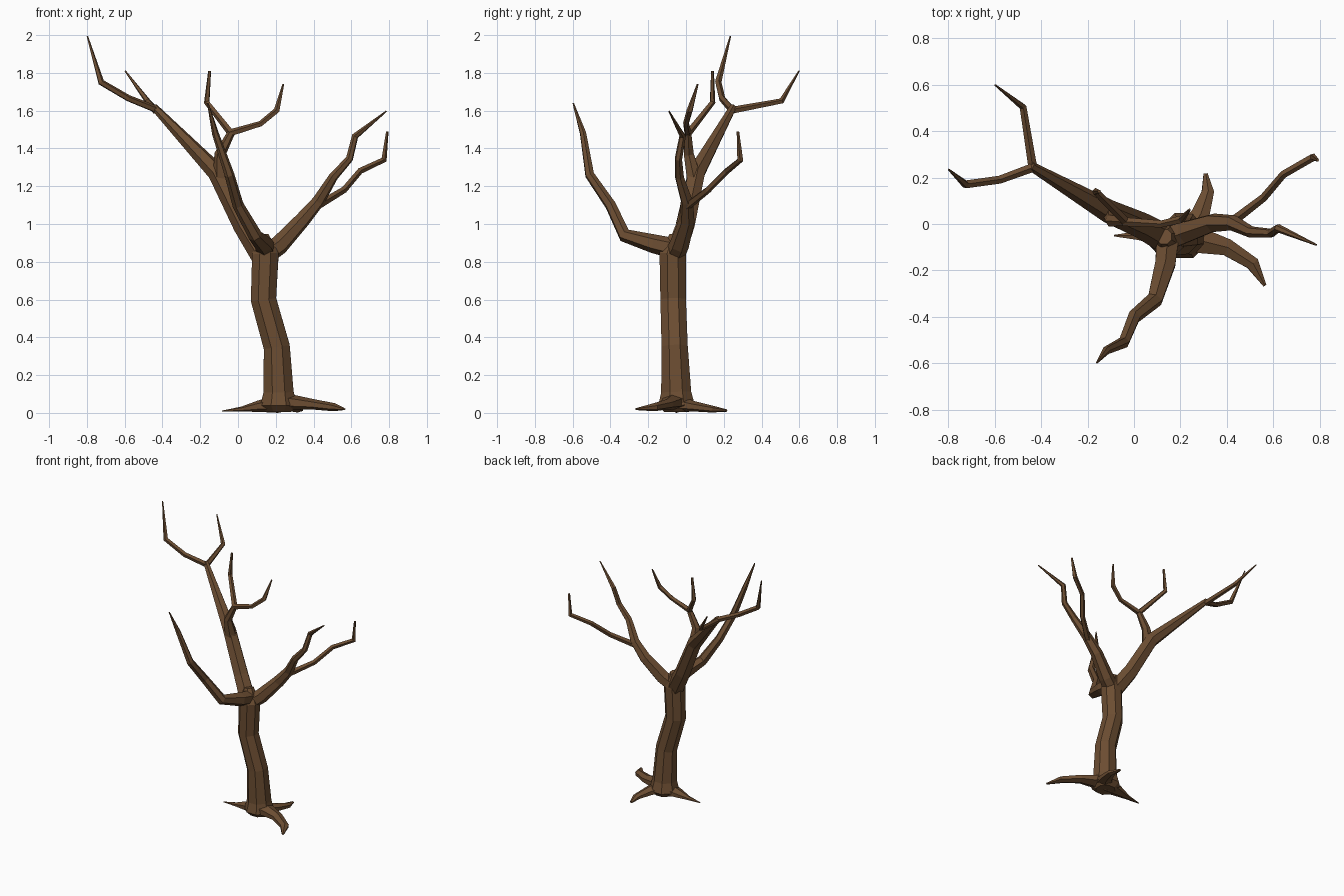
import bpy, bmesh, math
from mathutils import Vector

bark = bpy.data.materials.new("bark")
bark.diffuse_color = (0.15, 0.075, 0.032, 1)


def limb(name, pts, sides=6, flat=1.0, turn=0.0):
    """Faceted tapering tube through (x, y, z, radius) points."""
    P = [Vector(p[:3]) for p in pts]
    bm = bmesh.new()
    rings = []
    prev_t, u = None, None
    for i, p in enumerate(P):
        a, b = P[max(i - 1, 0)], P[min(i + 1, len(P) - 1)]
        t = ((p - a).normalized() + (b - p).normalized()).normalized()
        if u is None:
            ref = Vector((0, 0, 1)) if abs(t.z) < 0.8 else Vector((1, 0, 0))
            u = (ref - t * ref.dot(t)).normalized()
        else:
            u = prev_t.rotation_difference(t) @ u
        v = t.cross(u)
        prev_t = t
        ring = []
        for k in range(sides):
            ang = 2 * math.pi * k / sides + turn
            off = (u * math.cos(ang) + v * math.sin(ang)) * pts[i][3]
            off.z *= flat
            q = p + off
            q.z = max(q.z, 0.0)
            ring.append(bm.verts.new(q))
        rings.append(ring)
    for r0, r1 in zip(rings, rings[1:]):
        for k in range(sides):
            j = (k + 1) % sides
            bm.faces.new((r0[k], r0[j], r1[j], r1[k]))
    bm.faces.new(rings[0][::-1])
    bm.faces.new(rings[-1])
    bmesh.ops.recalc_face_normals(bm, faces=bm.faces[:])
    me = bpy.data.meshes.new(name)
    bm.to_mesh(me)
    bm.free()
    me.materials.append(bark)
    ob = bpy.data.objects.new(name, me)
    bpy.context.collection.objects.link(ob)


# Trunk with flared base and narrowing crotch
limb("trunk", [(0.215, -0.05, 0.005, 0.07), (0.215, -0.05, 0.04, 0.105), (0.215, -0.052, 0.11, 0.086),
               (0.205, -0.06, 0.35, 0.075), (0.135, -0.068, 0.60, 0.073),
               (0.145, -0.07, 0.84, 0.076), (0.13, -0.055, 0.94, 0.035)], sides=8, turn=math.pi / 8)

# Left limb and its twigs
limb("left_limb", [(0.13, -0.06, 0.83, 0.062), (0.03, -0.005, 0.99, 0.056),
                   (-0.11, 0.055, 1.27, 0.05), (-0.445, 0.25, 1.62, 0.02)])
limb("left_twig_outer", [(-0.43, 0.245, 1.605, 0.02), (-0.58, 0.19, 1.665, 0.018),
                         (-0.725, 0.17, 1.75, 0.018), (-0.798, 0.235, 1.995, 0.004)], 5)
limb("left_twig_back", [(-0.435, 0.24, 1.60, 0.02), (-0.478, 0.505, 1.65, 0.016),
                        (-0.597, 0.598, 1.81, 0.004)], 5)

# Upright fork growing from the left limb
limb("fork_stem", [(-0.09, 0.045, 1.23, 0.045), (-0.095, 0.015, 1.37, 0.03), (-0.035, 0.01, 1.485, 0.02)])
limb("fork_twig_left", [(-0.035, 0.01, 1.48, 0.02), (-0.165, 0.14, 1.645, 0.016),
                        (-0.15, 0.14, 1.81, 0.008)], 5)
limb("fork_twig_right", [(-0.045, 0.01, 1.48, 0.02), (0.12, 0.0, 1.53, 0.016),
                         (0.205, 0.02, 1.60, 0.017), (0.24, 0.062, 1.74, 0.005)], 5)

# Right limb and its twigs
limb("right_limb", [(0.15, -0.06, 0.84, 0.055), (0.22, -0.035, 0.89, 0.052), (0.34, 0.005, 1.02, 0.042),
                    (0.425, 0.005, 1.12, 0.034), (0.505, -0.035, 1.25, 0.025), (0.59, -0.04, 1.345, 0.02),
                    (0.62, -0.018, 1.465, 0.018), (0.785, -0.09, 1.597, 0.004)])
limb("right_twig_back", [(0.41, 0.0, 1.09, 0.022), (0.56, 0.115, 1.18, 0.018), (0.645, 0.215, 1.28, 0.017),
                         (0.772, 0.288, 1.34, 0.017), (0.79, 0.275, 1.49, 0.007)], 5)

# Front limb
limb("front_limb", [(0.145, -0.06, 0.87, 0.055), (0.135, -0.17, 0.895, 0.05), (0.09, -0.325, 0.94, 0.037),
                    (0.0, -0.40, 1.10, 0.03), (-0.045, -0.51, 1.26, 0.026),
                    (-0.12, -0.545, 1.48, 0.018), (-0.16, -0.597, 1.64, 0.004)])

# Roots
limb("root_right", [(0.21, -0.05, 0.055, 0.085), (0.30, -0.075, 0.055, 0.06), (0.40, -0.10, 0.045, 0.042),
                    (0.51, -0.17, 0.03, 0.033), (0.563, -0.265, 0.02, 0.008)], flat=0.65)
limb("root_back", [(0.23, -0.05, 0.05, 0.075), (0.285, 0.04, 0.035, 0.046),
                   (0.318, 0.14, 0.02, 0.03), (0.308, 0.217, 0.012, 0.01)], flat=0.6)
limb("root_left", [(0.20, -0.05, 0.045, 0.075), (0.11, -0.05, 0.035, 0.05),
                   (0.02, -0.05, 0.02, 0.022), (-0.085, -0.05, 0.01, 0.004)], flat=0.6)
